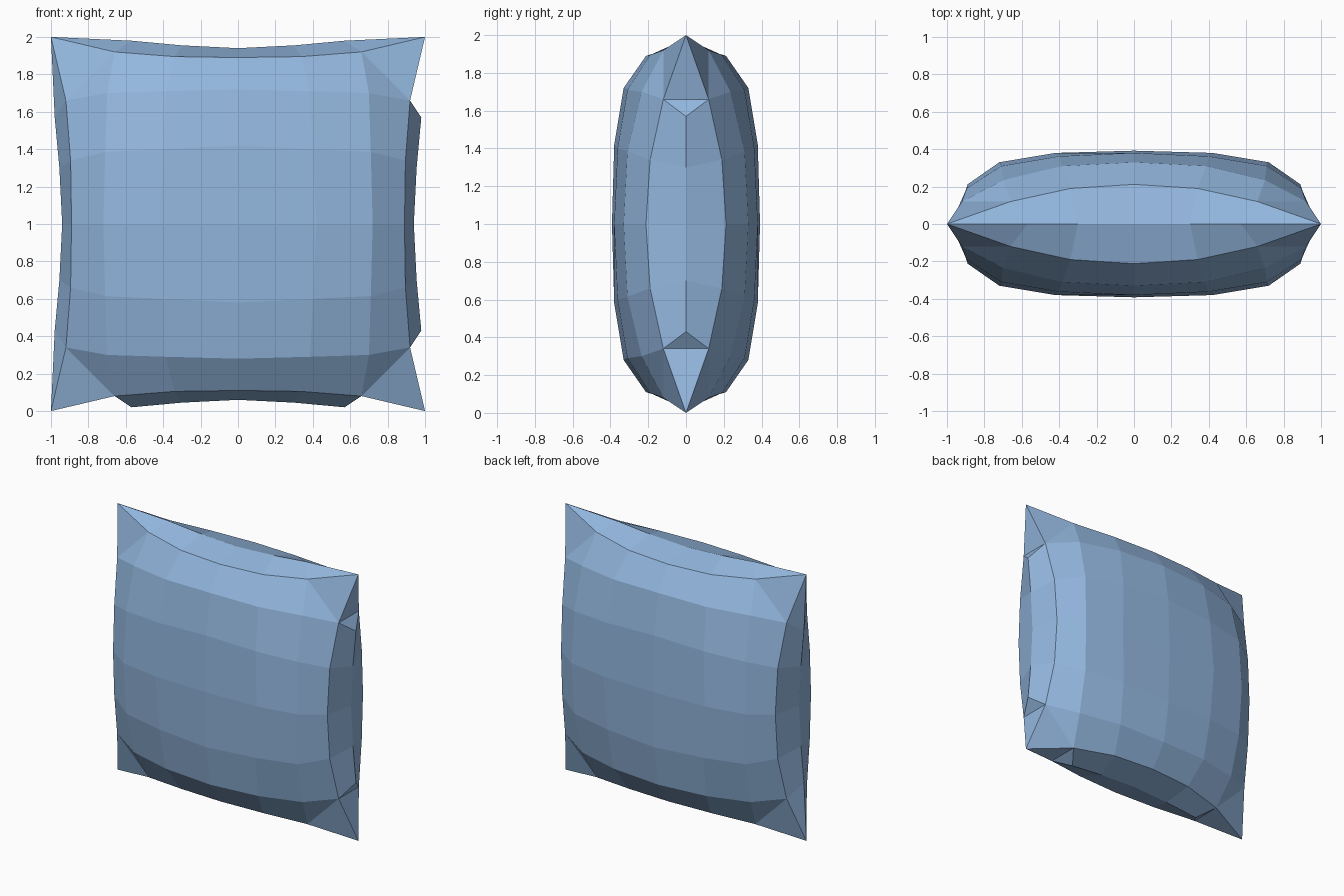
import bpy, bmesh

if "Cube" in bpy.data.objects:
    bpy.data.objects.remove(bpy.data.objects["Cube"])

# One eighth of the cushion: (ring from centre, step along ring) -> (outward, along, depth)
PROFILE = {
    (0, 0): (0, 0, .392),
    (1, 0): (.42, 0, .38), (1, 1): (.40, .40, .362),
    (2, 0): (.72, 0, .33), (2, 1): (.71, .385, .31), (2, 2): (.70, .70, .235),
    (3, 0): (.89, 0, .212), (3, 1): (.895, .34, .19), (3, 2): (.92, .66, .12),
    (4, 0): (.94, 0, 0), (4, 1): (.955, .30, 0), (4, 2): (.98, .57, 0),
}
CORNER = (1, 1, 0)

bm = bmesh.new()
verts = {}


def vert(i, j, side):
    """Grid point i (x), j (z), -4..4, on the front (-1) or back (1) panel."""
    hi, lo = max(abs(i), abs(j)), min(abs(i), abs(j))
    out, along, depth = CORNER if lo >= 3 else PROFILE[hi, lo]
    a, b = (out, along) if abs(i) >= abs(j) else (along, out)
    co = (a if i > 0 else -a, side * depth, 1 + (b if j > 0 else -b))
    key = tuple(round(c, 4) + 0.0 for c in co)
    if key not in verts:
        verts[key] = bm.verts.new(co)
    return verts[key]


def face(points):
    unique = list(dict.fromkeys(points))
    if len(unique) > 2:
        bm.faces.new(unique)


# Front and back panels
for side in (-1, 1):
    for i in range(-4, 4):
        for j in range(-4, 4):
            ci, cj = i + .5, j + .5
            ai, aj = abs(ci), abs(cj)
            # open seam ends on the right and bottom edges are filled below
            if (ai > 3 and 2 < aj < 3 and ci > 0) or (aj > 3 and 2 < ai < 3 and cj < 0):
                continue
            quad = [vert(p, q, side) for p, q in
                    ((i, j), (i + 1, j), (i + 1, j + 1), (i, j + 1))]
            if 2 < ai < 3 and 2 < aj < 3:
                # corner cell, folded across its diagonal
                si, sj = (1 if ci > 0 else -1), (1 if cj > 0 else -1)
                p, q = vert(3 * si, 2 * sj, side), vert(2 * si, 3 * sj, side)
                face([vert(2 * si, 2 * sj, side), p, q])
                face([vert(3 * si, 3 * sj, side), p, q])
            else:
                face(quad)

# Tucked notches at the ends of the right and bottom seams
for s in (-1, 1):
    for shoulder, seam, tip in (((3, 2 * s), (4, 2 * s), (4, 4 * s)),
                                ((2 * s, -3), (2 * s, -4), (4 * s, -4))):
        f, b = vert(*shoulder, -1), vert(*shoulder, 1)
        face([vert(*tip, 1), f, b])
        face([vert(*seam, 1), f, b])

bmesh.ops.recalc_face_normals(bm, faces=bm.faces[:])
mesh = bpy.data.meshes.new("cushion")
bm.to_mesh(mesh)
bm.free()

# Fabric
mat = bpy.data.materials.new("light blue fabric")
mat.diffuse_color = (.29, .47, .73, 1)
mat.use_nodes = True
mat.node_tree.nodes["Principled BSDF"].inputs["Base Color"].default_value = mat.diffuse_color
mesh.materials.append(mat)
cushion = bpy.data.objects.new("cushion", mesh)
bpy.context.collection.objects.link(cushion)
